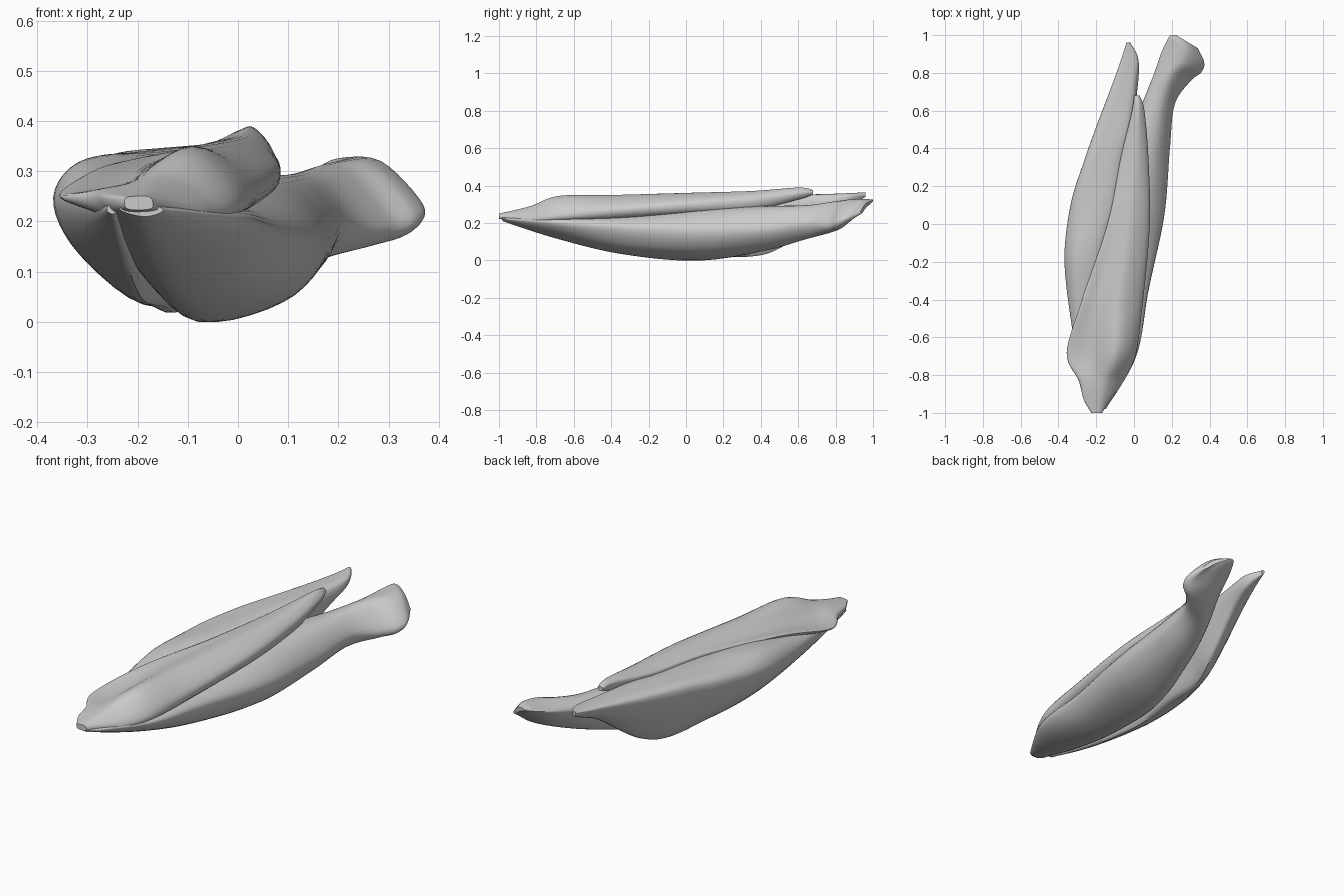
import bpy, bmesh

tissue = bpy.data.materials.new("light_grey")
tissue.diffuse_color = (0.6, 0.6, 0.6, 1)


def catmull(a, b, c, d, t):
    return tuple(0.5 * (2 * q + (r - p) * t + (2 * p - 5 * q + 4 * r - s) * t * t
                        + (3 * q - p - 3 * r + s) * t ** 3)
                 for p, q, r, s in zip(a, b, c, d))


def smooth_line(pts, steps, closed):
    """Smooth curve through the points."""
    n = len(pts)
    out = []
    for i in range(n if closed else n - 1):
        if closed:
            k = [pts[(i + j) % n] for j in (-1, 0, 1, 2)]
        else:
            k = [pts[min(max(i + j, 0), n - 1)] for j in (-1, 0, 1, 2)]
        out += [catmull(*k, s / steps) for s in range(steps)]
    if not closed:
        out.append(pts[-1])
    return out


def loft(name, stations, ring_steps=6, long_steps=10):
    """Skin over cross-sections: (y, slant of the section, [(x, z), ...])."""
    rings = []
    for y, slant, sec in stations:
        mid = sum(p[0] for p in sec) / len(sec)
        ring = [(x, y + slant * (x - mid), z) for x, z in sec]
        rings.append(smooth_line(ring, ring_steps, True))
    rails = [smooth_line(list(r), long_steps, False) for r in zip(*rings)]
    bm = bmesh.new()
    grid = [[bm.verts.new((x, min(y, 1), max(z, 0))) for x, y, z in rail] for rail in rails]
    n, m = len(grid), len(grid[0])
    for i in range(n):
        for j in range(m - 1):
            k = (i + 1) % n
            bm.faces.new((grid[i][j], grid[k][j], grid[k][j + 1], grid[i][j + 1]))
    # closed ends
    for j in (0, m - 1):
        bm.faces.new([g[j] for g in grid])
    bmesh.ops.recalc_face_normals(bm, faces=bm.faces)
    mesh = bpy.data.meshes.new(name)
    bm.to_mesh(mesh)
    bm.free()
    mesh.materials.append(tissue)
    ob = bpy.data.objects.new(name, mesh)
    bpy.context.collection.objects.link(ob)
    bpy.ops.object.select_all(action='DESELECT')
    ob.select_set(True)
    bpy.context.view_layer.objects.active = ob
    bpy.ops.object.shade_smooth_by_angle(angle=0.9)
    return ob


# Deep belly with the thin flared tendon end
loft("lower_muscle", [
    (-.98, 0, [(-.23, .23), (-.23, .22), (-.19, .21), (-.16, .215), (-.15, .225), (-.18, .235)]),
    (-.70, 0, [(-.25, .23), (-.25, .18), (-.16, .12), (-.04, .15), (.01, .21), (-.10, .24)]),
    (-.35, 0, [(-.20, .24), (-.21, .13), (-.12, .037), (.02, .08), (.075, .19), (-.05, .25)]),
    (.05, 0, [(-.12, .25), (-.14, .10), (-.07, 0), (.10, .05), (.16, .17), (.05, .27)]),
    (.40, 0, [(-.03, .27), (-.04, .13), (.02, .05), (.13, .075), (.19, .17), (.11, .28)]),
    (.64, -.1, [(.06, .275), (.05, .19), (.09, .12), (.17, .125), (.215, .20), (.15, .29)]),
    (.78, -.25, [(.115, .285), (.12, .235), (.18, .165), (.26, .15), (.295, .20), (.20, .31)]),
    (.86, -.5, [(.155, .305), (.16, .275), (.23, .21), (.32, .17), (.355, .215), (.26, .32)]),
    (.925, -.75, [(.195, .325), (.205, .305), (.28, .25), (.35, .21), (.368, .235), (.285, .32)]),
    (.965, -.6, [(.225, .32), (.235, .31), (.28, .285), (.325, .25), (.335, .26), (.285, .305)]),
])

# Outer belly wrapping the left side
loft("side_muscle", [
    (-.94, 0, [(-.245, .235), (-.25, .24), (-.26, .23), (-.26, .22), (-.25, .215), (-.24, .22)]),
    (-.60, 0, [(-.22, .25), (-.28, .265), (-.32, .24), (-.30, .18), (-.22, .115), (-.20, .20)]),
    (-.20, 0, [(-.18, .31), (-.31, .32), (-.368, .245), (-.32, .14), (-.19, .045), (-.17, .20)]),
    (.10, 0, [(-.10, .32), (-.23, .335), (-.335, .285), (-.28, .12), (-.145, .03), (-.10, .20)]),
    (.33, 0, [(-.06, .325), (-.17, .343), (-.265, .31), (-.215, .13), (-.12, .02), (-.06, .20)]),
    (.50, 0, [(-.02, .335), (-.12, .348), (-.205, .32), (-.16, .17), (-.07, .065), (-.02, .22)]),
    (.75, 0, [(.01, .345), (-.04, .355), (-.11, .34), (-.08, .27), (-.02, .24), (.02, .29)]),
    (.88, 0, [(.015, .355), (-.02, .36), (-.065, .35), (-.04, .31), (0, .30), (.02, .33)]),
    (.96, 0, [(-.025, .36), (-.03, .365), (-.04, .36), (-.035, .345), (-.025, .34), (-.02, .35)]),
])

# Upper strap: flat sheet in front, rolled ridge on the right
loft("upper_muscle", [
    (-1.0, 0, [(-.225, .245), (-.21, .25), (-.18, .25), (-.17, .24), (-.175, .225), (-.22, .225)]),
    (-.93, 0, [(-.265, .25), (-.22, .26), (-.17, .265), (-.13, .24), (-.14, .215), (-.24, .215)]),
    (-.83, 0, [(-.29, .255), (-.22, .275), (-.14, .29), (-.065, .24), (-.08, .20), (-.26, .21)]),
    (-.68, 0, [(-.355, .255), (-.23, .275), (-.10, .345), (0, .27), (-.02, .21), (-.28, .23)]),
    (-.40, 0, [(-.275, .305), (-.19, .31), (-.07, .35), (.045, .28), (0, .22), (-.20, .25)]),
    (0, 0, [(-.14, .33), (-.10, .345), (-.01, .36), (.08, .31), (.05, .25), (-.11, .26)]),
    (.35, 0, [(-.07, .34), (-.04, .36), (.02, .37), (.075, .33), (.05, .27), (-.05, .28)]),
    (.60, 0, [(-.01, .37), (.01, .385), (.03, .388), (.055, .36), (.04, .33), (0, .33)]),
    (.68, 0, [(0, .37), (.01, .375), (.02, .375), (.03, .365), (.025, .355), (.005, .355)]),
])
